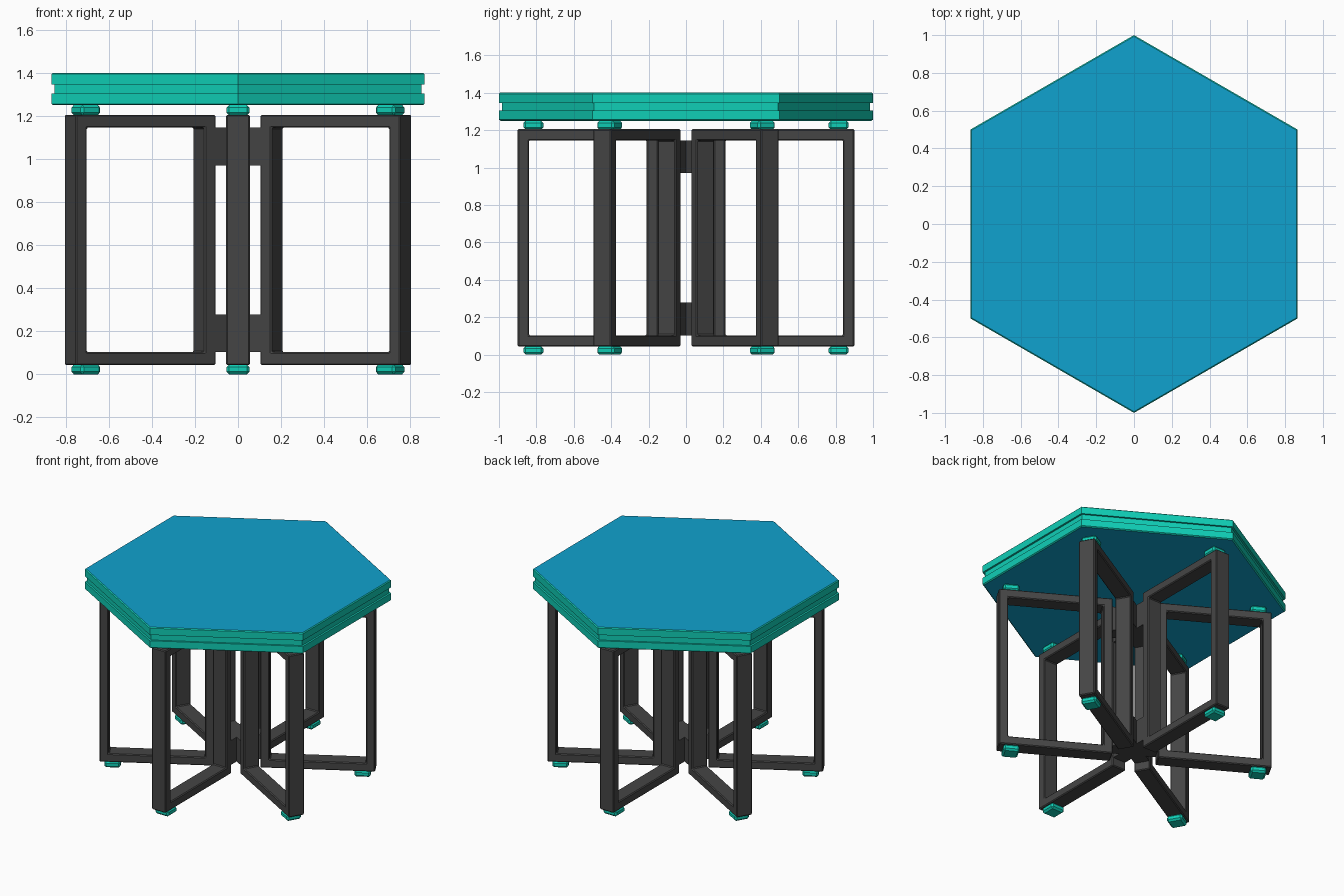
import bpy, bmesh, math
from mathutils import Matrix

if "Cube" in bpy.data.objects:
    bpy.data.objects.remove(bpy.data.objects["Cube"])


def material(name, rgb):
    m = bpy.data.materials.new(name)
    m.diffuse_color = (*rgb, 1)
    m.use_nodes = True
    m.node_tree.nodes["Principled BSDF"].inputs["Base Color"].default_value = m.diffuse_color
    return m


DARK = material("dark_metal", (0.06, 0.06, 0.06))
TEAL = material("teal", (0.005, 0.62, 0.47))
BLUE = material("blue", (0.005, 0.36, 0.62))


def finish(name, bm, mats, bevel=0, angle=0):
    bmesh.ops.recalc_face_normals(bm, faces=bm.faces)
    me = bpy.data.meshes.new(name)
    bm.to_mesh(me)
    bm.free()
    for m in mats:
        me.materials.append(m)
    ob = bpy.data.objects.new(name, me)
    bpy.context.collection.objects.link(ob)
    ob.rotation_euler.z = angle
    if bevel:
        mod = ob.modifiers.new("bevel", 'BEVEL')
        mod.width = bevel
        mod.segments = 1
    return ob


def box(name, x0, x1, y0, y1, z0, z1, mat, bevel, angle):
    bm = bmesh.new()
    bmesh.ops.create_cube(bm, size=1, matrix=Matrix.Translation(
        ((x0 + x1) / 2, (y0 + y1) / 2, (z0 + z1) / 2))
        @ Matrix.Diagonal((x1 - x0, y1 - y0, z1 - z0, 1)))
    return finish(name, bm, [mat], bevel, angle)


def loop_frame(name, outer, inner, half, mat, bevel, angle):
    # rectangular ring in the radial/vertical plane, extruded across its width
    bm = bmesh.new()
    rings = []
    for r0, r1, z0, z1 in (outer, inner):
        for y in (-half, half):
            rings.append([bm.verts.new((r, y, z)) for r, z in
                          ((r0, z0), (r1, z0), (r1, z1), (r0, z1))])
    a, b, c, d = rings
    for p, q in ((a, b), (b, d), (d, c), (c, a)):
        for i in range(4):
            j = (i + 1) % 4
            bm.faces.new((p[i], p[j], q[j], q[i]))
    return finish(name, bm, [mat], bevel, angle)


# hexagonal table top with a grooved teal edge and blue faces
profile = [(0.991, 1.25), (1, 1.256), (1, 1.304), (0.985, 1.304),
           (0.985, 1.346), (1, 1.346), (1, 1.394), (0.993, 1.40)]
bm = bmesh.new()
rings = [[bm.verts.new((r * math.cos(math.radians(30 + 60 * k)),
                        r * math.sin(math.radians(30 + 60 * k)), z))
          for k in range(6)] for r, z in profile]
for p, q in zip(rings, rings[1:]):
    for i in range(6):
        j = (i + 1) % 6
        bm.faces.new((p[i], p[j], q[j], q[i]))
for ring in (rings[0], rings[-1]):
    bm.faces.new(ring).material_index = 1
finish("table_top", bm, [TEAL, BLUE])

# six radial leg frames, each with a foot below and a pad above
W = 0.055
for k in range(6):
    a = math.radians(30 + 60 * k)
    loop_frame(f"leg_frame_{k + 1}", (0.15, 0.90, 0.043, 1.205),
               (0.21, 0.84, 0.103, 1.145), W, DARK, 0.006, a)
    box(f"foot_{k + 1}", 0.763, 0.869, -0.053, 0.053, 0, 0.045, TEAL, 0.012, a)
    box(f"top_pad_{k + 1}", 0.763, 0.869, -0.053, 0.053, 1.203, 1.25, TEAL, 0.012, a)

# crossed spokes joining the frames at the centre, low and high
for label, z0, z1 in (("lower", 0.103, 0.277), ("upper", 0.97, 1.145)):
    for k in range(3):
        box(f"{label}_hub_spoke_{k + 1}", -0.155, 0.155, -0.05, 0.05, z0, z1,
            DARK, 0, math.radians(30 + 60 * k))
